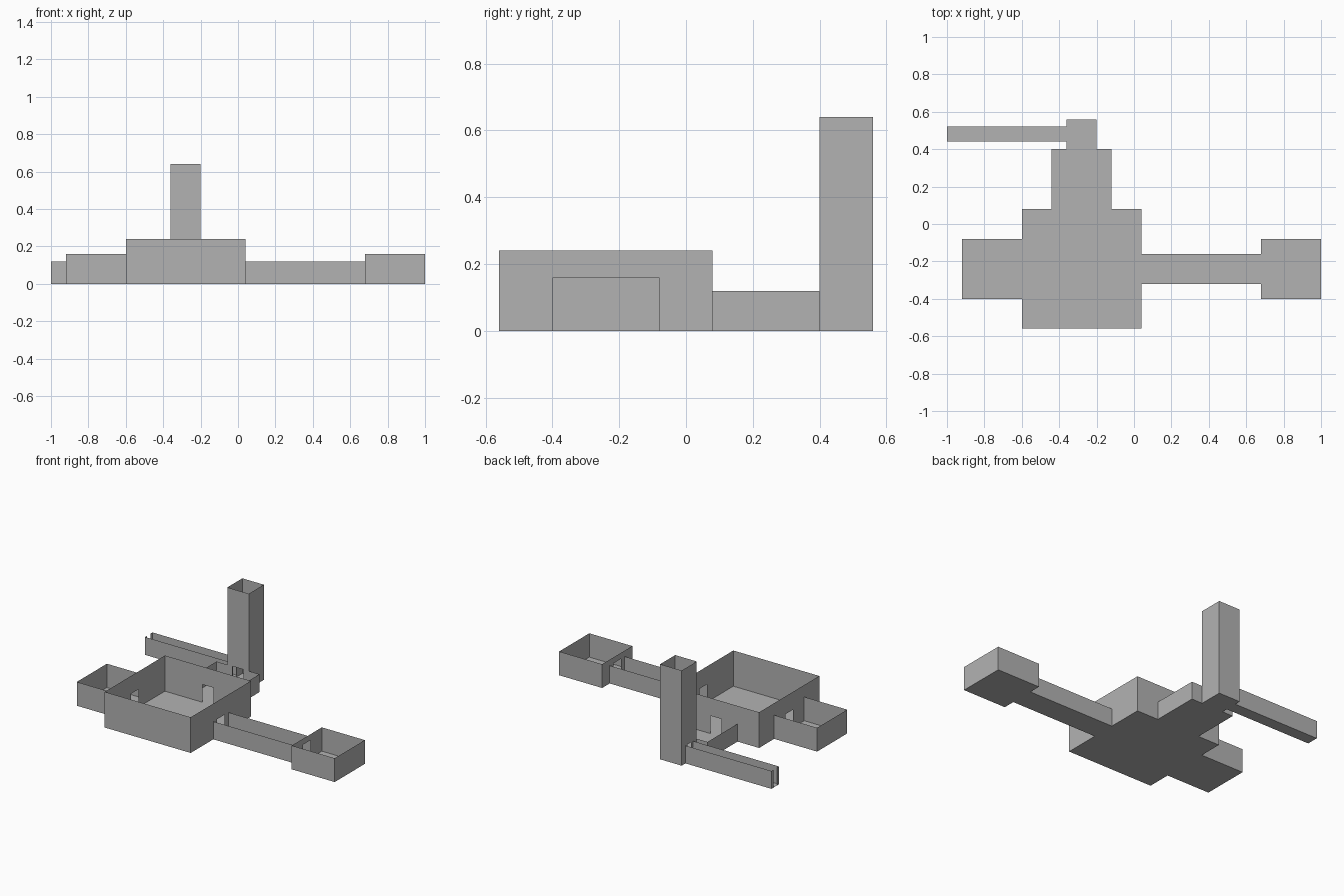
import bpy, bmesh
from mathutils import Vector

if "Cube" in bpy.data.objects:
    bpy.data.objects.remove(bpy.data.objects["Cube"])

DOOR_H = 0.12

stone = bpy.data.materials.new("grey stone")
stone.diffuse_color = (0.45, 0.45, 0.45, 1)
stone.use_nodes = True
stone.node_tree.nodes["Principled BSDF"].inputs["Base Color"].default_value = stone.diffuse_color


def wall_outlines(w, h, gap):
    """Outlines (along, up) of a wall with a centred doorway."""
    if not gap:
        return [[(0, 0), (w, 0), (w, h), (0, h)]]
    a, b = (w - gap) / 2, (w + gap) / 2
    if h <= DOOR_H:
        return [[(0, 0), (a, 0), (a, h), (0, h)],
                [(b, 0), (w, 0), (w, h), (b, h)]]
    return [[(0, 0), (a, 0), (a, DOOR_H), (b, DOOR_H), (b, 0),
             (w, 0), (w, h), (0, h)]]


def room(name, x0, x1, y0, y1, h, doors={}, open_sides=""):
    """Roofless room of thin walls; doors maps a side to its doorway width."""
    bm = bmesh.new()
    c = [Vector(p) for p in ((x0, y0, 0), (x1, y0, 0), (x1, y1, 0), (x0, y1, 0))]
    bm.faces.new([bm.verts.new(p) for p in c])
    for i, side in enumerate("SENW"):
        if side in open_sides:
            continue
        start, end = c[i], c[(i + 1) % 4]
        along = (end - start).normalized()
        for outline in wall_outlines((end - start).length, h, doors.get(side, 0)):
            bm.faces.new([bm.verts.new(start + along * u + Vector((0, 0, v)))
                          for u, v in outline])
    bmesh.ops.remove_doubles(bm, verts=bm.verts, dist=0.0005)
    mesh = bpy.data.meshes.new(name)
    bm.to_mesh(mesh)
    bm.free()
    mesh.materials.append(stone)
    obj = bpy.data.objects.new(name, mesh)
    bpy.context.collection.objects.link(obj)


# Great hall with three doorways
room("main_hall", -0.60, 0.04, -0.56, 0.08, 0.24, {"N": 0.08, "W": 0.08, "E": 0.08})
# Side chambers; walls shared with a taller neighbour are left open
room("west_room", -0.92, -0.60, -0.40, -0.08, 0.16, open_sides="E")
room("east_corridor", 0.04, 0.68, -0.32, -0.16, 0.12, open_sides="EW")
room("east_room", 0.68, 1.00, -0.40, -0.08, 0.16, {"W": 0.08})
room("north_room", -0.44, -0.12, 0.08, 0.40, 0.12, {"N": 0.16}, open_sides="S")
# Tall shaft and the narrow exit passage beside it
room("tower", -0.36, -0.20, 0.40, 0.56, 0.64, {"S": 0.08, "W": 0.04})
room("exit_passage", -1.00, -0.36, 0.44, 0.52, 0.12, {"W": 0.04}, open_sides="E")
